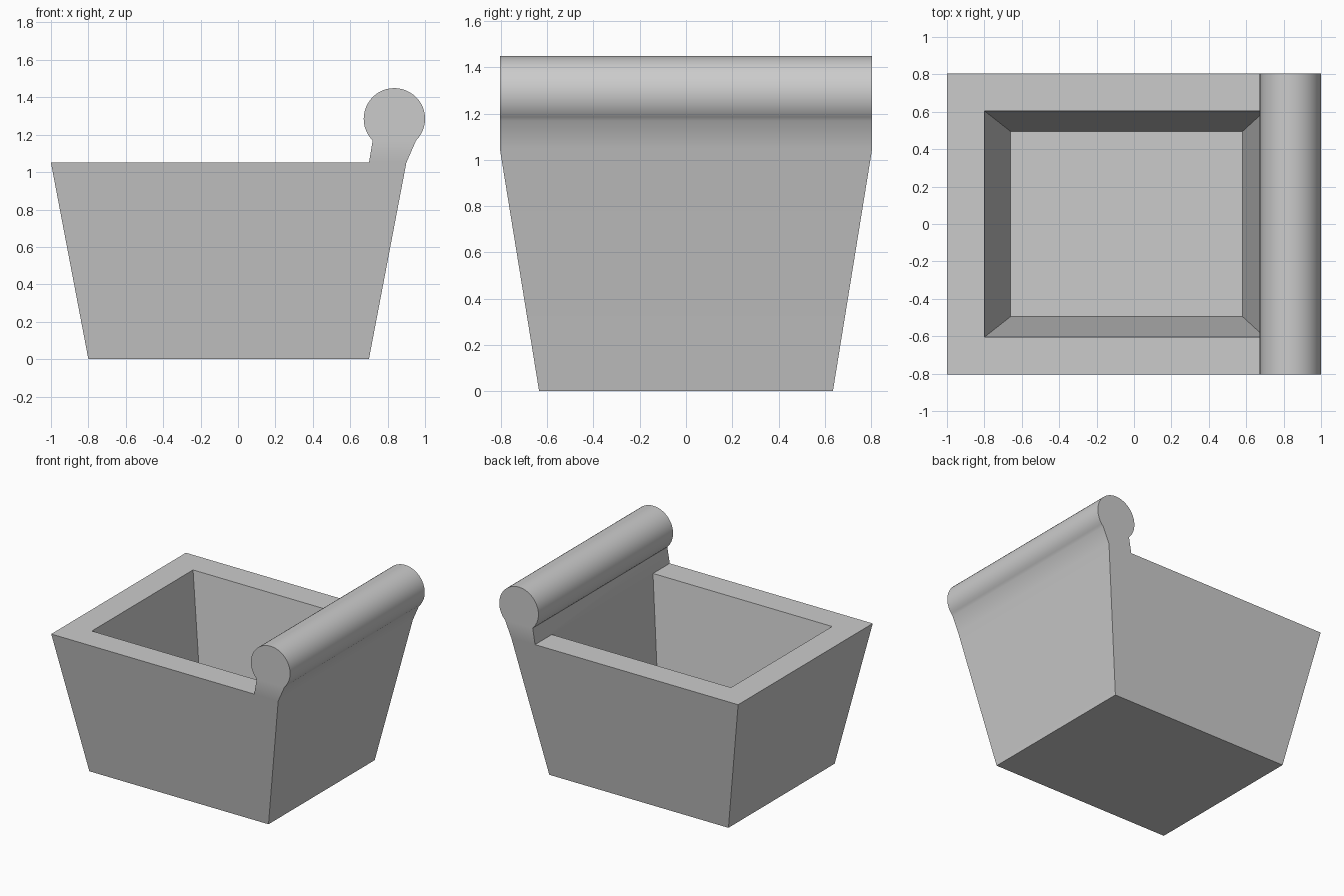
import bpy
import bmesh
from math import cos, sin, radians

cube = bpy.data.objects.get("Cube")
if cube:
    bpy.data.objects.remove(cube, do_unlink=True)

# Main sizes
RIM_Z, FLOOR_Z = 1.05, 0.2
RIM_Y, BASE_Y = 0.805, 0.635
WELL_Y, FLOOR_Y = 0.605, 0.495
NECK_IN, NECK_OUT = 0.7, 0.9
ROLL_X, ROLL_Z, ROLL_R, STEPS = 0.836, 1.285, 0.164, 36

grey = bpy.data.materials.new("plain grey")
grey.use_nodes = True
colour = (0.6, 0.6, 0.6, 1)
grey.diffuse_color = colour
grey.node_tree.nodes["Principled BSDF"].inputs["Base Color"].default_value = colour

bm = bmesh.new()


def pair(x, y, z):
    """Front and back copies of one point."""
    return [bm.verts.new((x, s * y, z)) for s in (-1, 1)]


def strip(a, b):
    """Face spanning front to back between two pairs."""
    bm.faces.new((a[0], a[1], b[1], b[0]))


base_r, base_l = pair(-0.8, BASE_Y, 0), pair(0.7, BASE_Y, 0)
rim_r = pair(-1, RIM_Y, RIM_Z)
foot_in, foot_out = pair(NECK_IN, RIM_Y, RIM_Z), pair(NECK_OUT, RIM_Y, RIM_Z)
well_r, well_l = pair(-0.8, WELL_Y, RIM_Z), pair(NECK_IN, WELL_Y, RIM_Z)
floor_r, floor_l = pair(-0.66, FLOOR_Y, FLOOR_Z), pair(0.58, FLOOR_Y, FLOOR_Z)

# Rolled bar, from the inner neck over the top to the outer neck
roll = []
for i in range(STEPS + 1):
    a = radians(225 - 270 * i / STEPS)
    roll.append(pair(ROLL_X + ROLL_R * cos(a), RIM_Y, ROLL_Z + ROLL_R * sin(a)))
for a, b in zip(roll, roll[1:]):
    strip(a, b)

# Base, outer walls, well floor and well walls
for a, b in ((base_r, base_l), (base_r, rim_r), (base_l, foot_out),
             (foot_out, roll[-1]), (rim_r, well_r), (well_r, floor_r),
             (floor_r, floor_l), (floor_l, well_l)):
    strip(a, b)

# Inner neck face, sharing the well's edge
bm.faces.new((foot_in[0], well_l[0], well_l[1], foot_in[1], roll[0][1], roll[0][0]))

# Front and back: wall, neck, bar cap, rim and well wall
for k in (0, 1):
    bm.faces.new([p[k] for p in (base_r, base_l, foot_out, foot_in, rim_r)])
    bm.faces.new([p[k] for p in (foot_in, foot_out, roll[-1], roll[0])])
    bm.faces.new([p[k] for p in roll])
    bm.faces.new([p[k] for p in (rim_r, foot_in, well_l, well_r)])
    bm.faces.new([p[k] for p in (well_r, well_l, floor_l, floor_r)])

bmesh.ops.recalc_face_normals(bm, faces=bm.faces)
mesh = bpy.data.meshes.new("tapered_box_with_rolled_bar")
bm.to_mesh(mesh)
bm.free()
mesh.materials.append(grey)
box = bpy.data.objects.new("tapered_box_with_rolled_bar", mesh)
bpy.context.collection.objects.link(box)

# Smooth bar and neck, keeping the large walls flat
bpy.ops.object.select_all(action="DESELECT")
box.select_set(True)
bpy.context.view_layer.objects.active = box
bpy.ops.object.shade_smooth_by_angle(angle=radians(30))
normals = box.modifiers.new("flat walls", "WEIGHTED_NORMAL")
normals.keep_sharp = True
